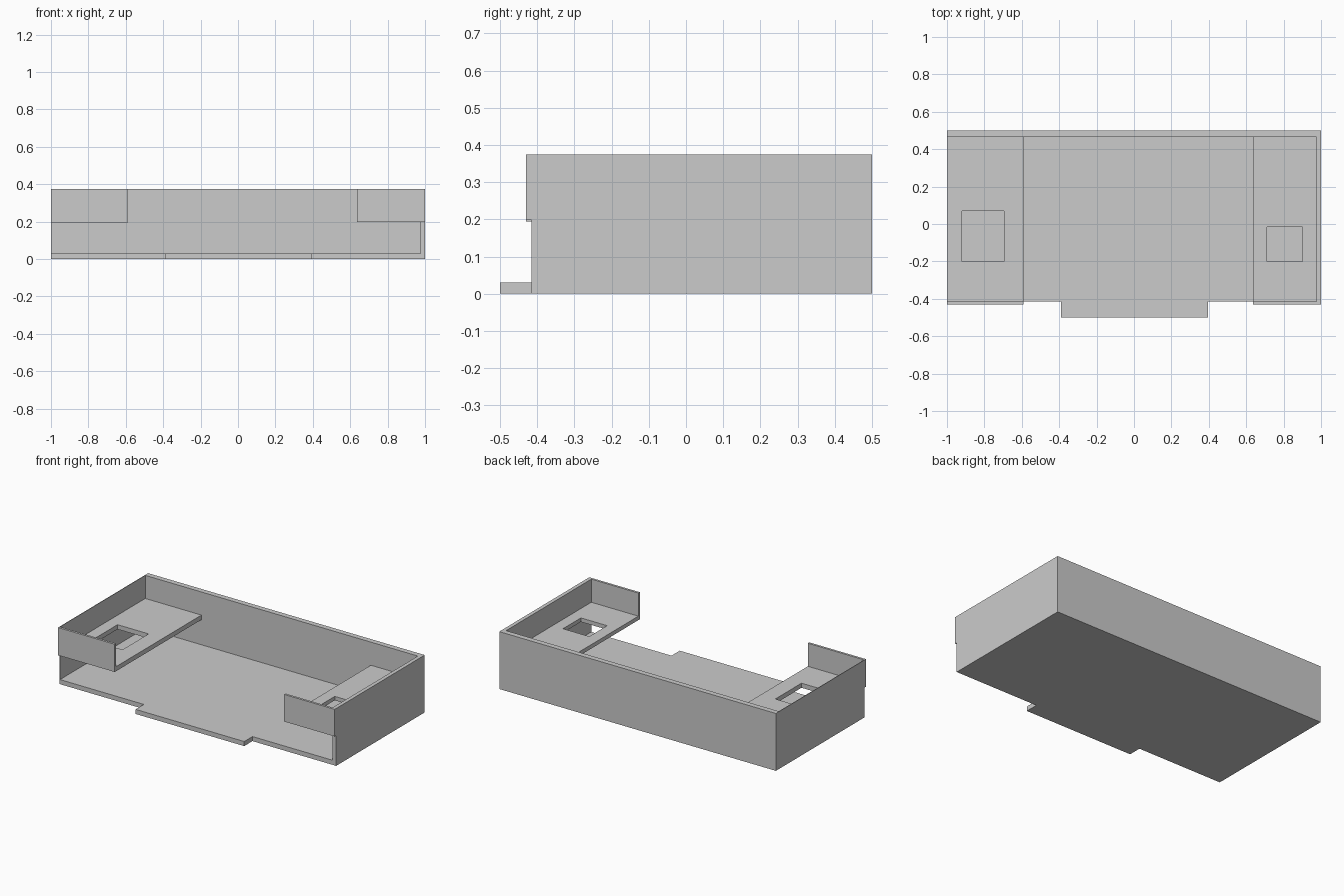
import bpy, bmesh

if "Cube" in bpy.data.objects:
    bpy.data.objects.remove(bpy.data.objects["Cube"])


def finish(name, bm):
    bmesh.ops.recalc_face_normals(bm, faces=bm.faces)
    mesh = bpy.data.meshes.new(name)
    bm.to_mesh(mesh)
    bm.free()
    obj = bpy.data.objects.new(name, mesh)
    bpy.context.collection.objects.link(obj)
    return obj


def rect(x0, x1, y0, y1):
    return [(x0, y0), (x1, y0), (x1, y1), (x0, y1)]


def extrude_up(bm, faces, height):
    geo = bmesh.ops.extrude_face_region(bm, geom=faces, use_keep_orig=True)["geom"]
    verts = [g for g in geo if isinstance(g, bmesh.types.BMVert)]
    bmesh.ops.translate(bm, verts=verts, vec=(0, 0, height))


def slab(name, outline, z0, z1):
    bm = bmesh.new()
    face = bm.faces.new([bm.verts.new((x, y, z0)) for x, y in outline])
    extrude_up(bm, [face], z1 - z0)
    return finish(name, bm)


def holed_slab(name, outer, hole, z0, z1):
    bm = bmesh.new()
    o, h = [[bm.verts.new((x, y, z0)) for x, y in rect(*r)] for r in (outer, hole)]
    faces = [bm.faces.new((o[i], o[(i + 1) % 4], h[(i + 1) % 4], h[i])) for i in range(4)]
    extrude_up(bm, faces, z1 - z0)
    return finish(name, bm)


FRONT, BACK, TOP, FLOOR = -0.415, 0.5, 0.375, 0.03
INNER_BACK, INNER_LEFT, INNER_RIGHT = 0.465, -0.996, 0.975

# Floor with the projecting front tab
slab("floor", [(-1, FRONT), (-0.39, FRONT), (-0.39, -0.5), (0.395, -0.5),
               (0.395, FRONT), (1, FRONT), (1, BACK), (-1, BACK)], 0, FLOOR)

# Back and side walls in one U-shaped outline (left wall is very thin)
slab("walls", [(-1, FRONT), (INNER_LEFT, FRONT), (INNER_LEFT, INNER_BACK),
               (INNER_RIGHT, INNER_BACK), (INNER_RIGHT, FRONT), (1, FRONT),
               (1, BACK), (-1, BACK)], FLOOR, TOP)

# Raised end shelves with rectangular openings
holed_slab("left_shelf", (INNER_LEFT, -0.59, FRONT, INNER_BACK),
           (-0.92, -0.695, -0.2, 0.07), 0.194, 0.224)
holed_slab("right_shelf", (0.635, INNER_RIGHT, FRONT, INNER_BACK),
           (0.71, 0.9, -0.2, -0.015), 0.198, 0.224)

# Front guard panels ahead of the shelves
slab("left_front_panel", rect(-1, -0.59, -0.43, FRONT), 0.194, TOP)
slab("right_front_panel", rect(0.635, 1, -0.43, FRONT), 0.198, TOP)
